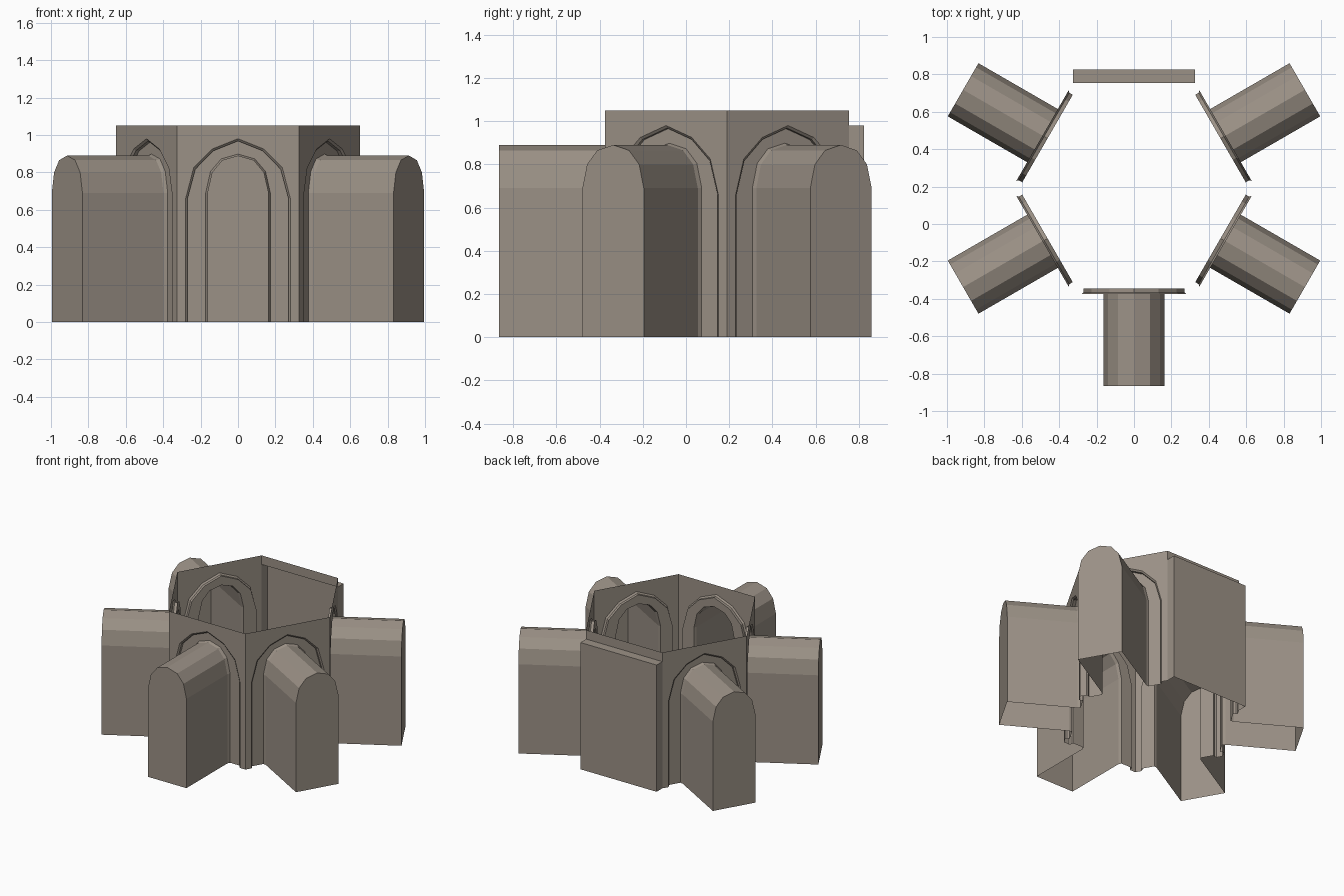
import bpy, bmesh, math

if "Cube" in bpy.data.objects:
    bpy.data.objects.remove(bpy.data.objects["Cube"])

CY, APO, HEIGHT = 0.19, 0.565, 1.05      # hexagon centre, apothem, wall height
HALF = APO * math.tan(math.pi / 6)       # half of one wall's width

stone = bpy.data.materials.new("warm_grey_stone")
stone.diffuse_color = (0.33, 0.285, 0.24, 1)
stone.use_nodes = True
stone.node_tree.nodes["Principled BSDF"].inputs["Base Color"].default_value = stone.diffuse_color


def arch(half, points):
    """Arch outline from left foot over the apex to right foot (x, z)."""
    right = [(half, 0.0)] + points
    return [(-x, z) for x, z in right] + [(x, z) for x, z in reversed(right[:-1])]


OUTER = arch(0.28, [(0.28, 0.66), (0.237, 0.825), (0.137, 0.925), (0, 0.98)])
OUTER_IN = arch(0.27, [(0.27, 0.66), (0.228, 0.817), (0.132, 0.915), (0, 0.968)])
INNER = arch(0.173, [(0.173, 0.69), (0.147, 0.805), (0.09, 0.872), (0, 0.898)])
ALCOVE = arch(0.164, [(0.164, 0.69), (0.139, 0.80), (0.085, 0.865), (0, 0.89)])


def build(name, faces, angle):
    """Faces are given as (x along wall, distance outward, z)."""
    bm = bmesh.new()
    c, s = math.cos(angle), math.sin(angle)
    for face in faces:
        verts = []
        for x, d, z in face:
            verts.append(bm.verts.new((x * c + d * s, x * s - d * c + CY, z)))
        bm.faces.new(verts)
    bmesh.ops.remove_doubles(bm, verts=bm.verts, dist=0.0002)
    bmesh.ops.recalc_face_normals(bm, faces=bm.faces)
    mesh = bpy.data.meshes.new(name)
    bm.to_mesh(mesh)
    bm.free()
    mesh.materials.append(stone)
    ob = bpy.data.objects.new(name, mesh)
    bpy.context.collection.objects.link(ob)


def strip(a, da, b, db):
    """Quads joining two arch outlines at two depths."""
    return [[(*p, )for p in ((a[i][0], da, a[i][1]), (a[i + 1][0], da, a[i + 1][1]),
                             (b[i + 1][0], db, b[i + 1][1]), (b[i][0], db, b[i][1]))]
            for i in range(len(a) - 1)]


def flat(points, d):
    return [(x, d, z) for x, z in points]


# five arched walls, each with surround and outer alcove
mid = len(OUTER) // 2
left_wall = [(-HALF, 0)] + OUTER[:mid + 1] + [(0, HEIGHT), (-HALF, HEIGHT)]
right_wall = [(-x, z) for x, z in reversed(left_wall)]
for k in (0, 1, 2, 4, 5):
    a = k * math.pi / 3
    build(f"arched_wall_{k}", [flat(left_wall, APO), flat(right_wall, APO)], a)
    build(f"arch_surround_{k}",
          strip(OUTER, APO, OUTER_IN, APO - 0.01)
          + strip(OUTER_IN, APO - 0.01, OUTER_IN, APO - 0.031)
          + strip(OUTER_IN, APO - 0.031, INNER, APO - 0.031)
          + strip(INNER, APO - 0.031, ALCOVE, APO - 0.01), a)
    build(f"alcove_{k}",
          strip(ALCOVE, APO - 0.01, ALCOVE, 1.055) + [flat(ALCOVE, 1.055)], a)

# back wall: lintel strip over a shallow full-width recess
D, T, H = APO + 0.07, 0.98, HALF
build("back_lintel", [flat([(-H, T), (H, T), (H, HEIGHT), (-H, HEIGHT)], APO)], math.pi)
build("back_recess", [
    flat([(-H, 0), (H, 0), (H, T), (-H, T)], D),
    [(-H, APO, T), (H, APO, T), (H, D, T), (-H, D, T)],
    [(-H, APO, 0), (-H, D, 0), (-H, D, T), (-H, APO, T)],
    [(H, APO, 0), (H, D, 0), (H, D, T), (H, APO, T)]], math.pi)
